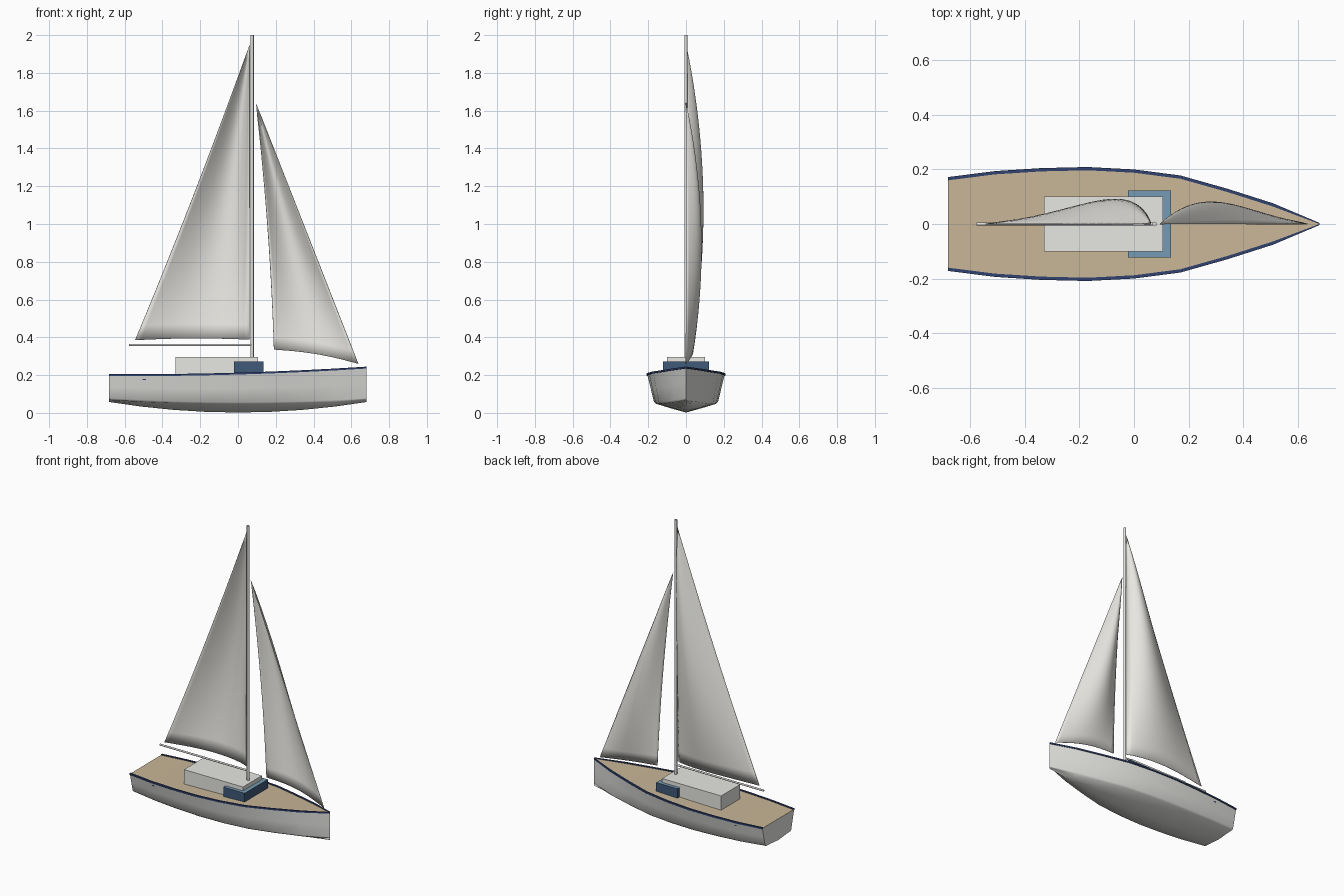
import bpy, bmesh, math
from mathutils import Vector

if "Cube" in bpy.data.objects:
    bpy.data.objects.remove(bpy.data.objects["Cube"])


def material(name, rgb):
    m = bpy.data.materials.new(name)
    m.diffuse_color = (*rgb, 1)
    m.use_nodes = True
    m.node_tree.nodes["Principled BSDF"].inputs["Base Color"].default_value = m.diffuse_color
    return m


WHITE = material("hull white", (0.86, 0.86, 0.83))
SAIL = material("sail white", (0.86, 0.85, 0.81))
SPAR = material("spar grey", (0.74, 0.74, 0.72))
TAN = material("deck tan", (0.58, 0.47, 0.31))
NAVY = material("navy", (0.03, 0.055, 0.16))
GLASS = material("dark glass", (0.05, 0.10, 0.19))
GLASS_TOP = material("light glass", (0.18, 0.33, 0.46))


def finish(name, bm, mat, smooth=None):
    bmesh.ops.recalc_face_normals(bm, faces=bm.faces)
    me = bpy.data.meshes.new(name)
    bm.to_mesh(me)
    bm.free()
    ob = bpy.data.objects.new(name, me)
    bpy.context.collection.objects.link(ob)
    me.materials.append(mat)
    if smooth:
        bpy.ops.object.select_all(action='DESELECT')
        ob.select_set(True)
        bpy.context.view_layer.objects.active = ob
        bpy.ops.object.shade_smooth_by_angle(angle=math.radians(smooth))
    return ob


def loft(rings, closed=False, caps=False):
    bm = bmesh.new()
    vs = [[bm.verts.new(p) for p in r] for r in rings]
    n = len(rings[0])
    for a, b in zip(vs, vs[1:]):
        for i in range(n if closed else n - 1):
            j = (i + 1) % n
            bm.faces.new((a[i], a[j], b[j], b[i]))
    if caps:
        bm.faces.new(vs[0])
        bm.faces.new(vs[-1])
    bmesh.ops.remove_doubles(bm, verts=bm.verts, dist=1e-5)
    bmesh.ops.dissolve_degenerate(bm, dist=1e-5, edges=bm.edges)
    return bm


def box(name, lo, hi, mat):
    bm = bmesh.new()
    bmesh.ops.create_cube(bm, size=1)
    for v in bm.verts:
        v.co = Vector([(a + b) / 2 + c * (b - a) for a, b, c in zip(lo, hi, v.co)])
    return finish(name, bm, mat)


def rod(name, a, b, r, mat, sides=12):
    a, b = Vector(a), Vector(b)
    bm = bmesh.new()
    bmesh.ops.create_cone(bm, cap_ends=True, segments=sides, radius1=r, radius2=r,
                          depth=(b - a).length)
    q = (b - a).to_track_quat('Z', 'Y')
    for v in bm.verts:
        v.co = q @ v.co + (a + b) / 2
    return finish(name, bm, mat, 40)


# hull stations: x position and half beam
BEAM = [(-0.683, 0.168), (-0.51, 0.19), (-0.34, 0.201), (-0.17, 0.205), (0.0, 0.196),
        (0.17, 0.174), (0.34, 0.126), (0.51, 0.072), (0.68, 0.0)]


def sheer(x):
    t = x / 0.683
    return 0.208 + 0.02 * t + 0.012 * t * t


def hull_half(x, b):
    t2 = (x / 0.683) ** 2
    s, chine, keel = sheer(x), 0.05 + 0.022 * t2, 0.002 + 0.056 * t2
    return [(b, s), (b * 0.91, s + (chine - s) * 0.5), (b * 0.825, chine + 0.006),
            (b * 0.77, chine - 0.004), (b * 0.4, keel + (chine - keel) * 0.45)], keel


rings = []
for x, b in BEAM:
    half, keel = hull_half(x, b)
    rings.append([(x, y, z) for y, z in half] + [(x, 0, keel)]
                 + [(x, -y, z) for y, z in reversed(half)])
bm = loft(rings)
# transom
stern = [v for v in bm.verts if v.co.x < -0.68]
stern.sort(key=lambda v: math.atan2(v.co.y, v.co.z - 0.13))
bm.faces.new(stern)
finish("hull", bm, WHITE, 62)

# deck
finish("deck", loft([[(x, b * 0.995, sheer(x)), (x, -b * 0.995, sheer(x))] for x, b in BEAM]), TAN)

# gunwale rails, port and starboard
for side, label in ((1, "port"), (-1, "starboard")):
    rail = []
    for x, b in BEAM:
        s = sheer(x)
        yo, yi = b + 0.004, max(b - 0.008, 0)
        rail.append([(x, side * y, s + dz) for y, dz in
                     ((yo, -0.005), (yo, 0.005), (yi, 0.005), (yi, -0.005))])
    finish("rail_" + label, loft(rail, True, True), NAVY)

# cabin and its glazed front
box("cabin", (-0.33, -0.10, 0.19), (0.107, 0.10, 0.297), WHITE)
glass = box("cabin_window", (-0.022, -0.122, 0.205), (0.135, 0.122, 0.271), GLASS)
glass.data.materials.append(GLASS_TOP)
for p in glass.data.polygons:
    if p.normal.z > 0.5:
        p.material_index = 1

# small fittings on the stern quarters
box("quarter_fitting", (-0.505, -0.186, 0.174), (-0.487, 0.186, 0.18), NAVY)

# mast and boom
rod("mast", (0.075, 0, 0.2), (0.075, 0, 2.0), 0.0085, SPAR)
rod("boom", (-0.577, 0, 0.36), (0.078, 0, 0.36), 0.006, SPAR)


def sail(name, tack, clew, head, hollow, foot_rise, belly, base, power, n=20):
    """Cambered triangle: u runs luff to leech, v runs foot to head."""
    tack, clew, head = Vector(tack), Vector(clew), Vector(head)
    rows = []
    for i in range(n + 1):
        v = i / n
        luff, leech = tack.lerp(head, v), clew.lerp(head, v)
        leech.x += hollow * 4 * v * (1 - v)
        depth = base * (1 - v) + belly * v * (1 - v)
        row = []
        for j in range(n + 1):
            u = j / n
            p = luff.lerp(leech, u)
            p.y += depth * math.sin(math.pi * u ** power)
            p.z += foot_rise * (1 - v) ** 4 * math.sin(math.pi * u)
            row.append(p)
        rows.append(row)
    ob = finish(name, loft(rows), SAIL, 60)
    mod = ob.modifiers.new("cloth", 'SOLIDIFY')
    mod.thickness = 0.003
    mod.offset = 0
    return ob


sail("mainsail", (0.06, 0, 0.388), (-0.545, 0, 0.385), (0.062, 0, 1.95),
     0.012, 0.008, 0.29, 0.035, 0.75)
sail("jib", (0.637, 0, 0.26), (0.19, 0.03, 0.335), (0.095, 0, 1.64),
     0.014, 0.014, 0.25, 0.02, 0.95)
